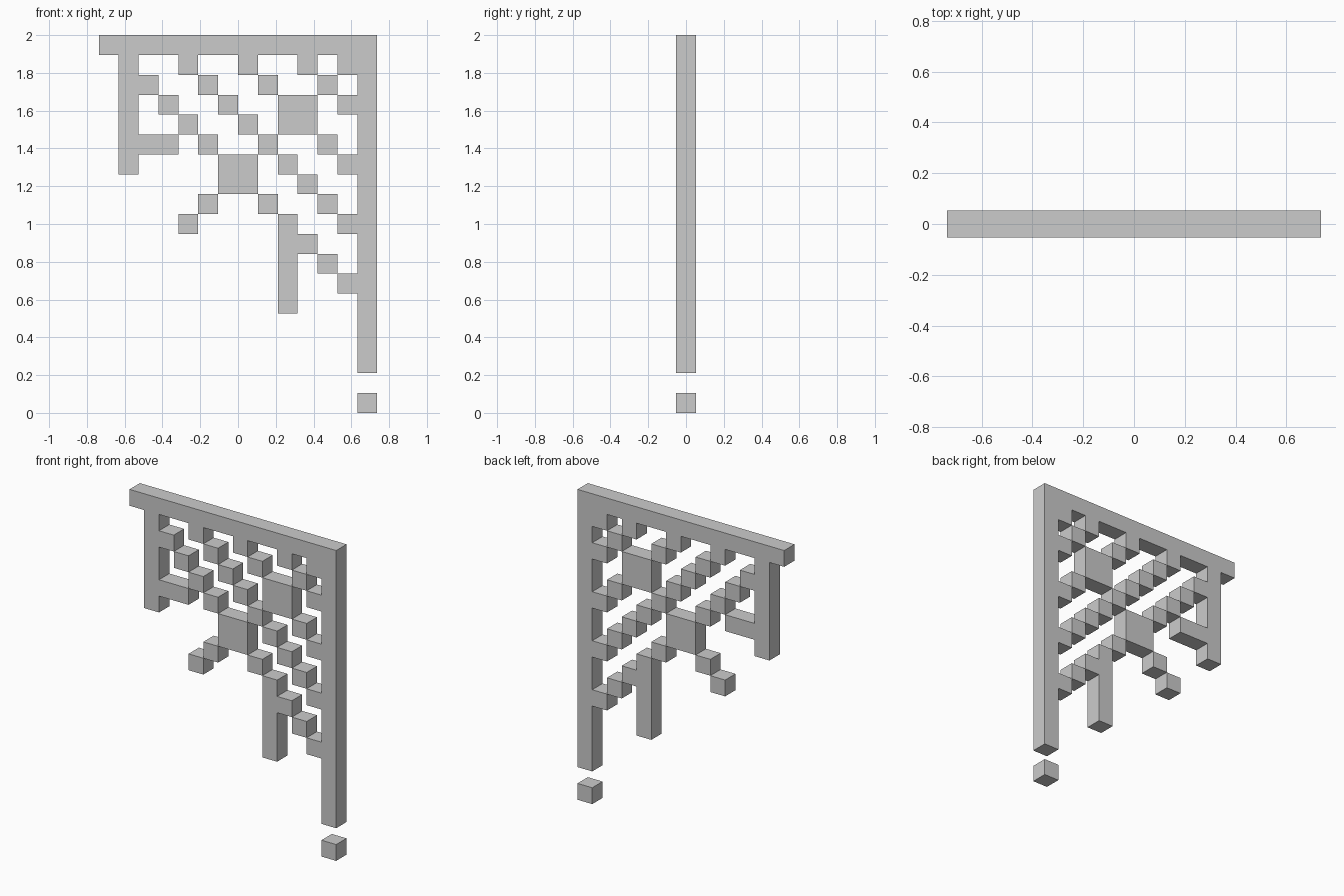
import bpy, bmesh

if "Cube" in bpy.data.objects:
    bpy.data.objects.remove(bpy.data.objects["Cube"])

U = 2 / 19            # one pixel cube; the panel is 14 x 19 cells, one cell deep
COLS, ROWS = 14, 19


def rect(col, row, w=1, h=1):
    """Cells of a rectangle; column from the left, row from the top."""
    return {(c, r) for c in range(col, col + w) for r in range(row, row + h)}


def build(name, cells):
    """Extrude a set of cells into one clean solid with no inner faces."""
    bm = bmesh.new()
    verts = {}

    def vert(c, r):
        if (c, r) not in verts:
            verts[c, r] = bm.verts.new(((c - COLS / 2) * U, -U / 2, (ROWS - r) * U))
        return verts[c, r]

    for c, r in sorted(cells):
        bm.faces.new([vert(c, r + 1), vert(c + 1, r + 1), vert(c + 1, r), vert(c, r)])
    ext = bmesh.ops.extrude_face_region(bm, geom=bm.faces[:], use_keep_orig=True)
    moved = [g for g in ext["geom"] if isinstance(g, bmesh.types.BMVert)]
    bmesh.ops.translate(bm, verts=moved, vec=(0, U, 0))
    bmesh.ops.recalc_face_normals(bm, faces=bm.faces[:])
    mesh = bpy.data.meshes.new(name)
    bm.to_mesh(mesh)
    bm.free()
    obj = bpy.data.objects.new(name, mesh)
    bpy.context.collection.objects.link(obj)


def diagonal(name, col, row, count, step=1):
    """Separate cubes touching corner to corner."""
    for i in range(count):
        build(f"{name}_{i + 1}", rect(col + i * step, row + i))


# Outer frame: top rail, right post, left post with its short arms
frame = rect(0, 0, 14, 1) | rect(13, 0, 1, 17) | rect(1, 1, 1, 6)
frame |= rect(2, 2) | rect(2, 5, 2, 1)
for col in (4, 7, 10, 12):          # teeth under the top rail
    frame |= rect(col, 1)
for row in (3, 6, 9, 12):           # teeth on the right post
    frame |= rect(12, row)
build("frame", frame)

# Lower hanging post with side arm
build("hanging_post", rect(9, 9, 1, 5) | rect(10, 10))

# Large square blocks
build("centre_block", rect(6, 6, 2, 2))
build("upper_block", rect(9, 3, 2, 2))

# Diagonal chains of cubes
diagonal("left_chain", 3, 3, 3)
diagonal("long_chain", 5, 2, 7)
diagonal("centre_link", 8, 8, 1)
diagonal("upper_link", 8, 2, 1)
diagonal("middle_link", 11, 5, 1)
diagonal("corner_link", 11, 2, 1)
diagonal("lower_link", 11, 11, 1)
diagonal("tail_chain", 5, 8, 2, step=-1)

# Loose cube on the ground below the right post
build("ground_cube", rect(13, 18))
